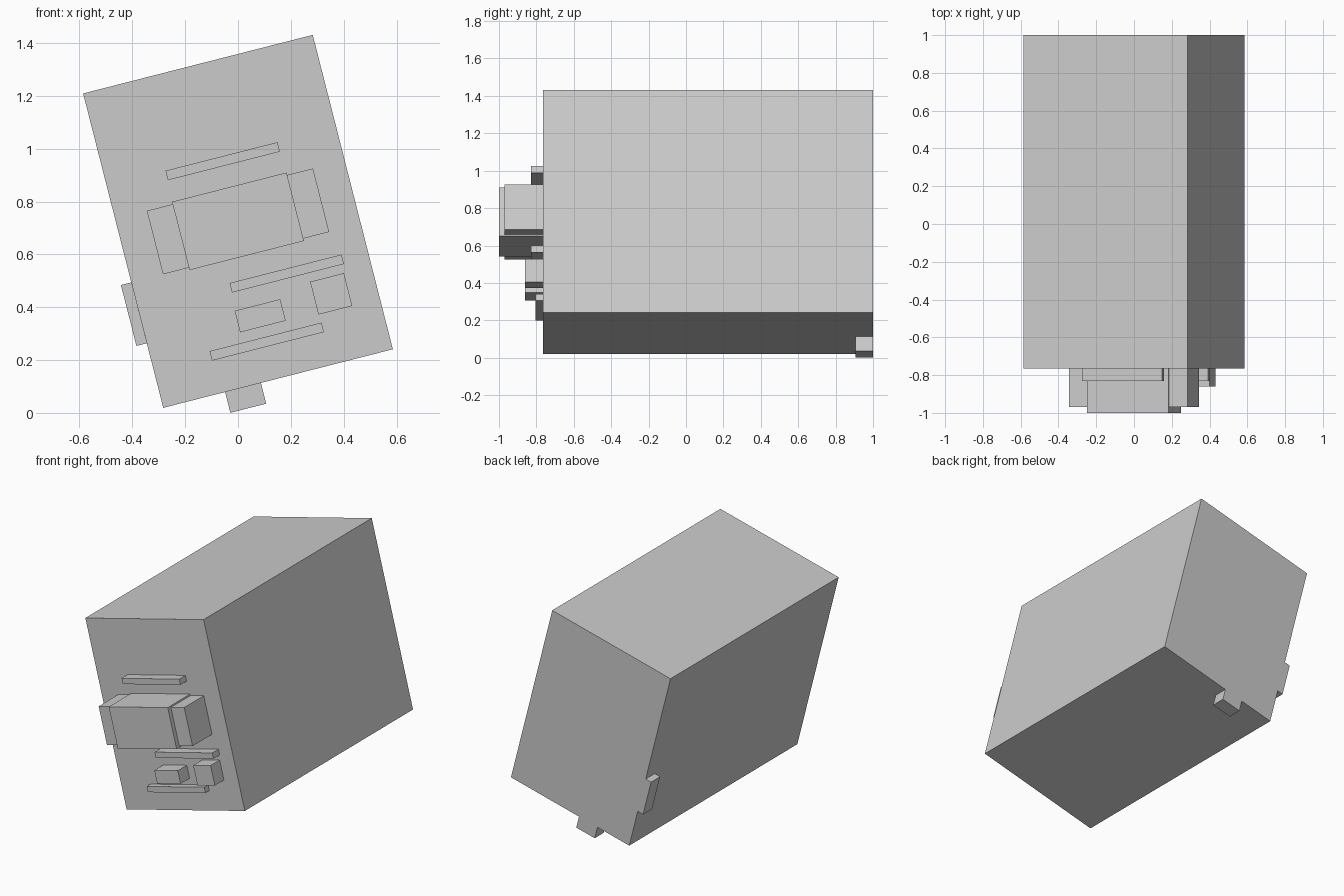
import bpy, math
from mathutils import Matrix

if "Cube" in bpy.data.objects:
    bpy.data.objects.remove(bpy.data.objects["Cube"])

# The whole model is tilted about the y axis around the body centre
TILT = Matrix.Translation((0, 0, 0.725)) @ Matrix.Rotation(math.radians(-14.3), 4, 'Y')
FACE = -0.765   # front plane of the body
BACK = 1.0


def box(name, u, v, w, h, y0, y1=FACE):
    """Box centred at (u, v) in the tilted front plane, running from y0 to y1."""
    bpy.ops.mesh.primitive_cube_add(size=1)
    ob = bpy.context.object
    ob.name = name
    ob.data.transform(TILT @ Matrix.Translation((u, (y0 + y1) / 2, v))
                      @ Matrix.Diagonal((w, y1 - y0, h, 1)))
    return ob


# Main body
box("body", 0, 0, 0.897, 1.228, FACE, BACK)

# Large central block with a lower block on each side
box("centre_block", 0, 0, 0.447, 0.267, -1.0)
for side, s in (("left", -1), ("right", 1)):
    box(side + "_side_block", s * 0.274, 0, 0.101, 0.248, -0.97)

# Thin horizontal slats
for name, u, v, y in (("upper_slat", 0, 0.235, -0.83),
                      ("middle_slat", 0.13, -0.237, -0.83),
                      ("lower_slat", -0.007, -0.468, -0.805)):
    box(name, u, v, 0.437, 0.037, y)

# Small blocks between the lower slats
box("wide_button", -0.007, -0.367, 0.178, 0.084, -0.86)
box("square_button", 0.274, -0.353, 0.132, 0.128, -0.86)

# Tabs at the rear edge, flush with the back
box("bottom_tab", -0.137, -0.6545, 0.14, 0.081, 0.905, BACK)
box("left_tab", -0.4688, -0.243, 0.0405, 0.238, 0.905, BACK)
